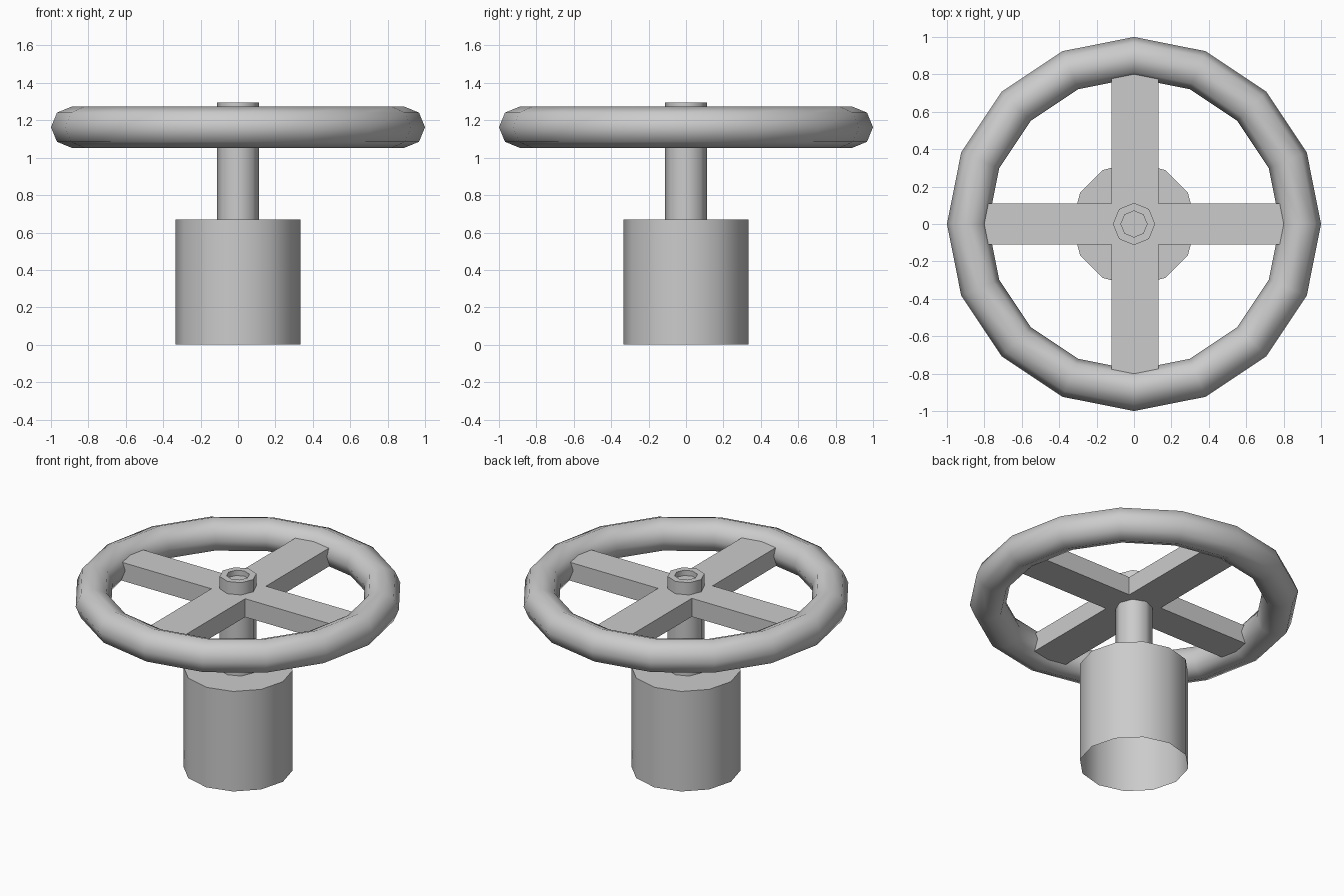
import bpy, math
from math import cos, sin, pi, radians

if "Cube" in bpy.data.objects:
    bpy.data.objects.remove(bpy.data.objects["Cube"])


def make_object(name, verts, faces, smooth=True):
    mesh = bpy.data.meshes.new(name)
    mesh.from_pydata(verts, [], faces)
    mesh.update()
    if smooth:
        mesh.shade_smooth()
        mesh.set_sharp_from_angle(angle=radians(50))
    obj = bpy.data.objects.new(name, mesh)
    bpy.context.collection.objects.link(obj)
    return obj


def lathe(name, profile, sides, closed=False, cap=False):
    """Turn an (r, z) profile about z; cap fills the last ring."""
    n = len(profile)
    verts = [(r * cos(2 * pi * i / sides), r * sin(2 * pi * i / sides), z)
             for i in range(sides) for r, z in profile]
    faces = []
    for i in range(sides):
        j = (i + 1) % sides
        for k in range(n if closed else n - 1):
            m = (k + 1) % n
            faces.append((i * n + k, j * n + k, j * n + m, i * n + m))
    if cap:
        faces.append([i * n + n - 1 for i in range(sides)])
    return make_object(name, verts, faces)


# Base: twelve-sided drum, open underneath
lathe("base", [(0.333, 0), (0.333, 0.67)], 12, cap=True)

# Stem: eight-sided post with a shallow socket in its top
lathe("stem", [(0.113, 0.67), (0.113, 1.295), (0.07, 1.295), (0.07, 1.26)], 8, cap=True)

# Wheel rim: octagonal section swept round sixteen segments
section = [(0.89 + 0.11 * cos(k * pi / 4), 1.163 + 0.11 * sin(k * pi / 4))
           for k in range(8)]
lathe("wheel_rim", section, 16, closed=True)

# Spokes: one cross-shaped slab running into the rim
x0, x1, w, end = -0.12, 0.13, 0.11, 0.84
cross = [(x1, w), (x1, end), (x0, end), (x0, w), (-end, w), (-end, -w),
         (x0, -w), (x0, -end), (x1, -end), (x1, -w), (end, -w), (end, w)]
n = len(cross)
verts = [(x, y, z) for z in (1.09, 1.213) for x, y in cross]
faces = [list(range(n))[::-1], list(range(n, 2 * n))]
faces += [(i, (i + 1) % n, n + (i + 1) % n, n + i) for i in range(n)]
make_object("spokes", verts, faces, smooth=False)
